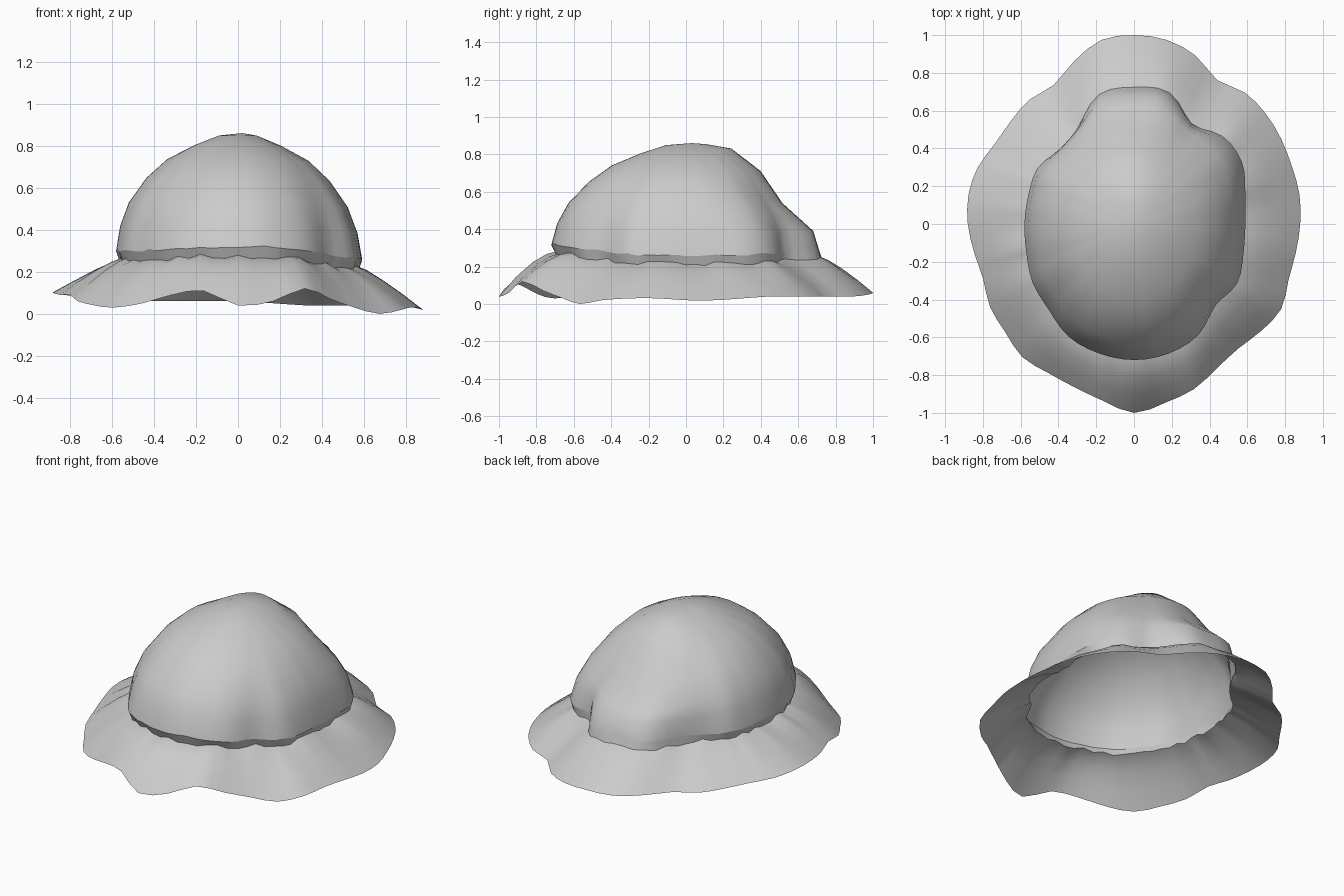
import bpy, bmesh, math, random

cube = bpy.data.objects.get("Cube")
if cube:
    bpy.data.objects.remove(cube, do_unlink=True)

random.seed(4)
SEGMENTS = 72
TOP = 0.86

# Crown outline every 15 degrees, anticlockwise from +x
crown_radius = [.59, .61, .66, .66, .61, .71, .71, .70, .59, .56, .59, .58,
                .58, .59, .62, .64, .69, .71, .72, .71, .68, .61, .63, .60]
# Brim edge every 10 degrees
brim_radius = [.88, .89, .89, .9, .91, .91, .88, .95, .99, 1, .99, .92,
               .85, .86, .85, .85, .88, .89, .88, .86, .85, .88, .89, .92,
               .91, .92, .95, 1, .96, .93, .88, .86, .88, .9, .87, .87]
brim_height = [.02, .02, .03, .04, .04, .04, .04, .04, .05, .06, .06, .06,
               .06, .06, .07, .08, .09, .1, .1, .09, .09, .06, .04, .03,
               .05, .09, .11, .04, .06, .12, .07, .03, 0, .02, .03, .03]

# Crown profile: fraction of radius, height fraction at the sides, at the back
crown_profile = [(.15, .98, .99), (.34, .90, .95), (.56, .78, .74),
                 (.73, .62, .43), (.88, .41, .26), (.96, .21, .17), (1, 0, 0)]


def sample(values, turn):
    """Smooth closed interpolation through evenly spaced values."""
    position = turn * len(values)
    i = int(position)
    t = position - i
    a, b, c, d = (values[(i + k) % len(values)] for k in (-1, 0, 1, 2))
    return b + t / 2 * (c - a + t * (2 * a - 5 * b + 4 * c - d
                                     + t * (3 * (b - c) + d - a)))


def column(index):
    """Points from crown top to brim edge along one direction."""
    turn = index / SEGMENTS
    angle = turn * math.tau
    x, y = math.cos(angle), math.sin(angle)
    front, back = max(0, -y) ** 3, max(0, y) ** 3
    right = max(0, -x) ** 2
    crown = sample(crown_radius, turn)
    edge = sample(brim_radius, turn)
    edge_z = max(0, sample(brim_height, turn))
    crease = .215 + .06 * front + .025 * back + .04 * right
    crease += random.uniform(-.012, .012)
    lip = .26 + .06 * front + .03 * back + .04 * right
    lip += random.uniform(-.006, .006)
    oval = 1 / math.hypot(x / .6, y / .71)

    points = []
    for s, side_f, back_f in crown_profile:
        f = side_f + (back_f - side_f) * back
        radius = s * (oval + (crown - oval) * s ** 6)
        points.append((radius, lip + (TOP - lip) * f))

    # Tucked crease, then the flaring brim
    inner = crown * (.97 + .05 * back)
    for t in (0, .15, .4, .7, 1):
        drop = t ** (1.25 + .35 * front)
        points.append((inner + (edge - inner) * t,
                       crease + (edge_z - crease) * drop))
    return [(r * x, r * y, z) for r, z in points]


felt = bpy.data.materials.new("grey felt")
felt.use_nodes = True
colour = (.6, .6, .6, 1)
felt.diffuse_color = colour
felt.node_tree.nodes["Principled BSDF"].inputs["Base Color"].default_value = colour


def make_part(name, columns, apex=None):
    bm = bmesh.new()
    grid = [[bm.verts.new(p) for p in col] for col in columns]
    tip = bm.verts.new(apex) if apex else None
    for i, this in enumerate(grid):
        following = grid[(i + 1) % len(grid)]
        if tip:
            bm.faces.new((tip, this[0], following[0]))
        for k in range(len(this) - 1):
            bm.faces.new((this[k], this[k + 1], following[k + 1], following[k]))
    mesh = bpy.data.meshes.new(name)
    bm.to_mesh(mesh)
    bm.free()
    mesh.materials.append(felt)
    part = bpy.data.objects.new(name, mesh)
    bpy.context.collection.objects.link(part)
    bpy.ops.object.select_all(action="DESELECT")
    part.select_set(True)
    bpy.context.view_layer.objects.active = part
    bpy.ops.object.shade_smooth_by_angle(angle=math.radians(50))


columns = [column(i) for i in range(SEGMENTS)]
lip_ring = len(crown_profile)

# Domed crown, the undercut band below it, and the wavy brim
make_part("crown", [c[:lip_ring] for c in columns], (.02, .03, TOP))
make_part("crease_band", [c[lip_ring - 1:lip_ring + 1] for c in columns])
make_part("brim", [c[lip_ring:] for c in columns])
